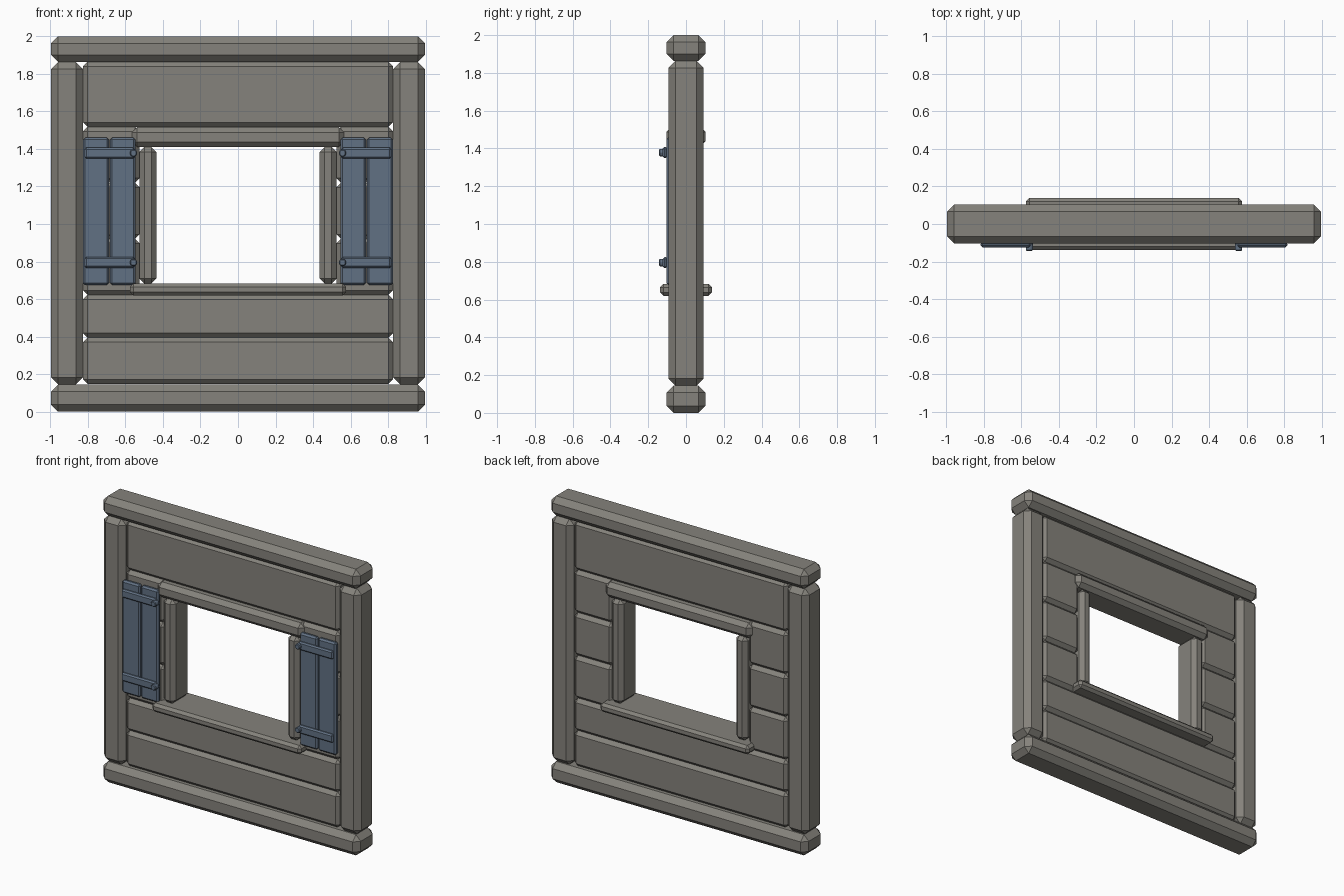
import bpy, bmesh
from math import pi
from mathutils import Matrix, Vector

cube = bpy.data.objects.get("Cube")
if cube:
    bpy.data.objects.remove(cube, do_unlink=True)


def material(name, rgb):
    mat = bpy.data.materials.new(name)
    mat.use_nodes = True
    mat.diffuse_color = (*rgb, 1)
    mat.node_tree.nodes["Principled BSDF"].inputs["Base Color"].default_value = (*rgb, 1)
    return mat


grey = material("weathered grey wood", (0.235, 0.225, 0.2))
blue = material("blue painted wood", (0.12, 0.165, 0.23))


def finish(name, bm, mat, chamfer):
    bmesh.ops.bevel(bm, geom=bm.edges[:], offset=chamfer, segments=1,
                    affect='EDGES', clamp_overlap=True)
    mesh = bpy.data.meshes.new(name)
    bm.to_mesh(mesh)
    bm.free()
    mesh.materials.append(mat)
    obj = bpy.data.objects.new(name, mesh)
    bpy.context.collection.objects.link(obj)
    return obj


def timber(name, x, y, z, chamfer, mat=grey):
    """Chamfered box from its (min, max) extents."""
    bm = bmesh.new()
    spans = (x, y, z)
    centre = Vector([(a + b) / 2 for a, b in spans])
    size = [abs(b - a) for a, b in spans]
    bmesh.ops.create_cube(bm, size=1, matrix=Matrix.Translation(centre) @ Matrix.Diagonal((*size, 1)))
    return finish(name, bm, mat, chamfer)


def peg(name, x, z):
    """Octagonal hinge peg facing the front."""
    bm = bmesh.new()
    place = Matrix.Translation((x, -0.122, z)) @ Matrix.Rotation(pi / 2, 4, 'X') @ Matrix.Rotation(pi / 8, 4, 'Z')
    bmesh.ops.create_cone(bm, cap_ends=True, segments=8, radius1=0.021, radius2=0.021,
                          depth=0.042, matrix=place)
    return finish(name, bm, blue, 0.005)


def both(v):
    return (-v, v)


# Outer frame beams
timber("bottom_beam", both(0.995), both(0.103), (0, 0.145), 0.037)
timber("top_beam", both(0.995), both(0.103), (1.863, 2), 0.037)

# Full width wall planks
for i, z in enumerate([(0.148, 0.395), (0.395, 0.622), (1.518, 1.863)]):
    timber(f"wall_plank_{i + 1}", both(0.826), both(0.07), z, 0.024)

# Window surround
timber("window_lintel", both(0.565), both(0.103), (1.41, 1.516), 0.028)
timber("window_sill", both(0.576), both(0.138), (0.62, 0.682), 0.018)

# Parts repeated on each side
for side, s in (("right", -1), ("left", 1)):
    def span(a, b):
        return tuple(sorted((a * s, b * s)))

    timber(f"{side}_post", span(0.826, 0.995), both(0.093), (0.145, 1.863), 0.037)
    timber(f"{side}_window_jamb", span(0.435, 0.526), both(0.093), (0.682, 1.41), 0.027)
    for i in range(3):
        z = 0.622 + i * 0.299
        timber(f"{side}_short_plank_{i + 1}", span(0.524, 0.826), both(0.07), (z, z + 0.298), 0.024)

    # Open shutter
    for i, x in enumerate([(0.546, 0.681), (0.688, 0.827)]):
        timber(f"{side}_shutter_board_{i + 1}", span(*x), (-0.103, -0.068), (0.674, 1.46), 0.011, blue)
    for label, z in (("lower", 0.795), ("upper", 1.378)):
        timber(f"{side}_{label}_shutter_bar", span(0.55, 0.817), (-0.124, -0.098), (z - 0.029, z + 0.029), 0.009, blue)
        peg(f"{side}_{label}_hinge_peg", 0.557 * s, z)
